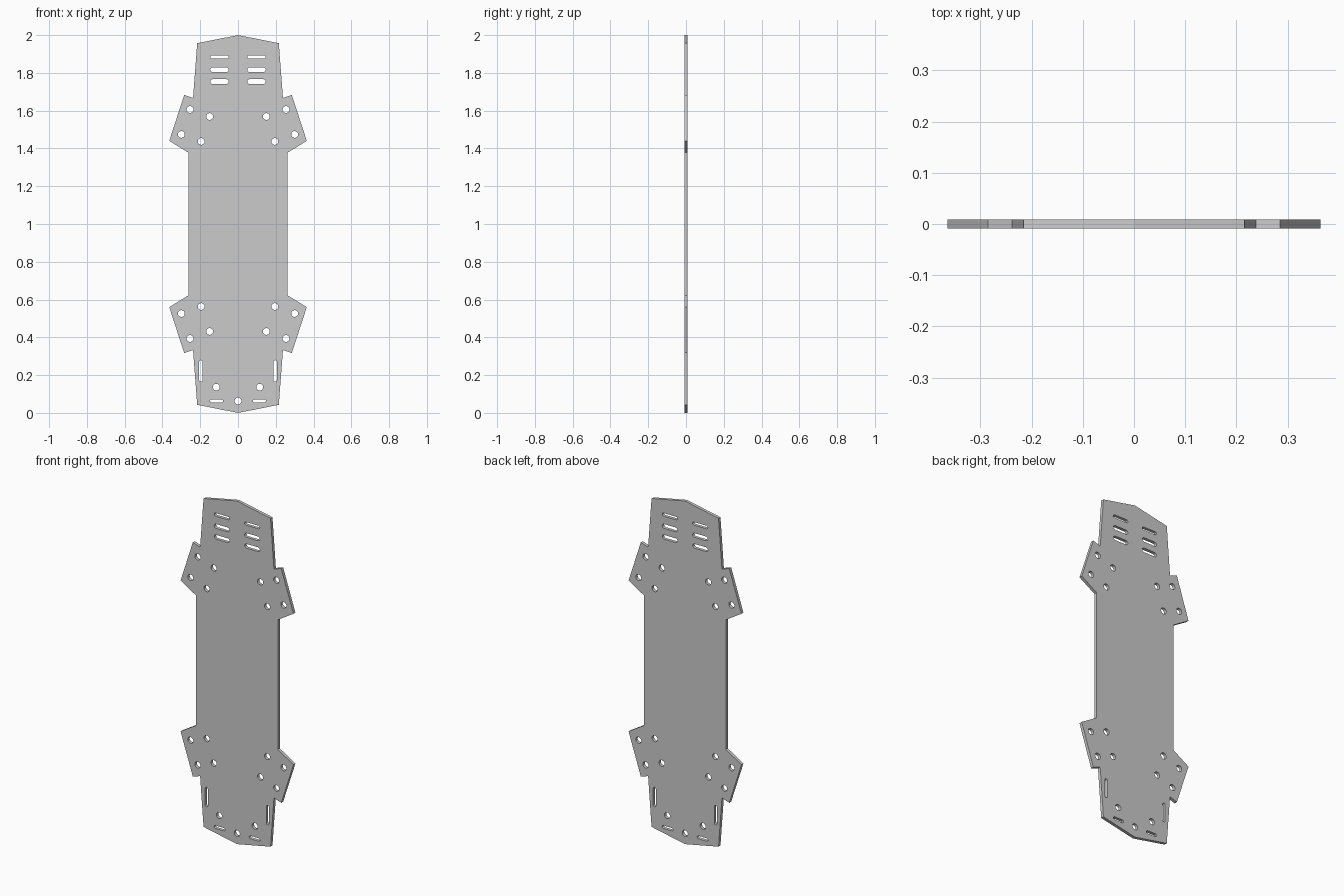
import bpy, bmesh
from math import pi, cos, sin

if "Cube" in bpy.data.objects:
    bpy.data.objects.remove(bpy.data.objects["Cube"])

HALF_THICK = 0.009
HOLE_R = 0.018

curve = bpy.data.curves.new("chassis_plate", 'CURVE')
curve.dimensions = '2D'
curve.fill_mode = 'BOTH'
curve.extrude = HALF_THICK


def loop(points):
    s = curve.splines.new('POLY')
    s.points.add(len(points) - 1)
    for p, (x, z) in zip(s.points, points):
        p.co = (x, z, 0, 1)
    s.use_cyclic_u = True
    s.use_smooth = False


def hole(x, z, r=HOLE_R, n=24):
    loop([(x + r * cos(2 * pi * i / n), z + r * sin(2 * pi * i / n)) for i in range(n)])


def slot(x, z, half_len, r, vertical=False, n=8):
    pts = []
    for side, start in ((1, -pi / 2), (-1, pi / 2)):
        for i in range(n + 1):
            a = start + pi * i / n
            u, v = side * (half_len - r) + r * cos(a), r * sin(a)
            pts.append((x - v, z + u) if vertical else (x + u, z + v))
    loop(pts)


# Outline: upper right quarter mirrored to all four
quarter = [(0.216, 1.957), (0.238, 1.667), (0.285, 1.683), (0.364, 1.44), (0.263, 1.378)]
right = [(0, 2)] + quarter + [(x, 2 - z) for x, z in reversed(quarter)]
loop(right + [(0, 0)] + [(-x, z) for x, z in reversed(right[1:])])

for side in (-1, 1):
    # Arm mounting holes, top and bottom
    for x, z in ((0.254, 1.606), (0.30, 1.474), (0.15, 1.569), (0.195, 1.437)):
        hole(side * x, z)
        hole(side * x, 2 - z)
    # Upper strap slots
    for z, r in ((1.884, 0.009), (1.817, 0.0125), (1.754, 0.0125)):
        slot(side * 0.098, z, 0.049, r)
    # Lower slots and holes
    slot(side * 0.197, 0.222, 0.057, 0.0085, vertical=True)
    slot(side * 0.113, 0.063, 0.035, 0.0085)
    hole(side * 0.115, 0.136)
hole(0, 0.063)

# Stand the plate up and make it a clean mesh
plate = bpy.data.objects.new("chassis_plate", curve)
bpy.context.collection.objects.link(plate)
plate.rotation_euler.x = pi / 2
plate.select_set(True)
bpy.context.view_layer.objects.active = plate
bpy.ops.object.convert(target='MESH')
bm = bmesh.new()
bm.from_mesh(plate.data)
bmesh.ops.remove_doubles(bm, verts=bm.verts, dist=1e-5)
bmesh.ops.recalc_face_normals(bm, faces=bm.faces)
for f in bm.faces:
    f.smooth = False
bm.to_mesh(plate.data)
bm.free()
